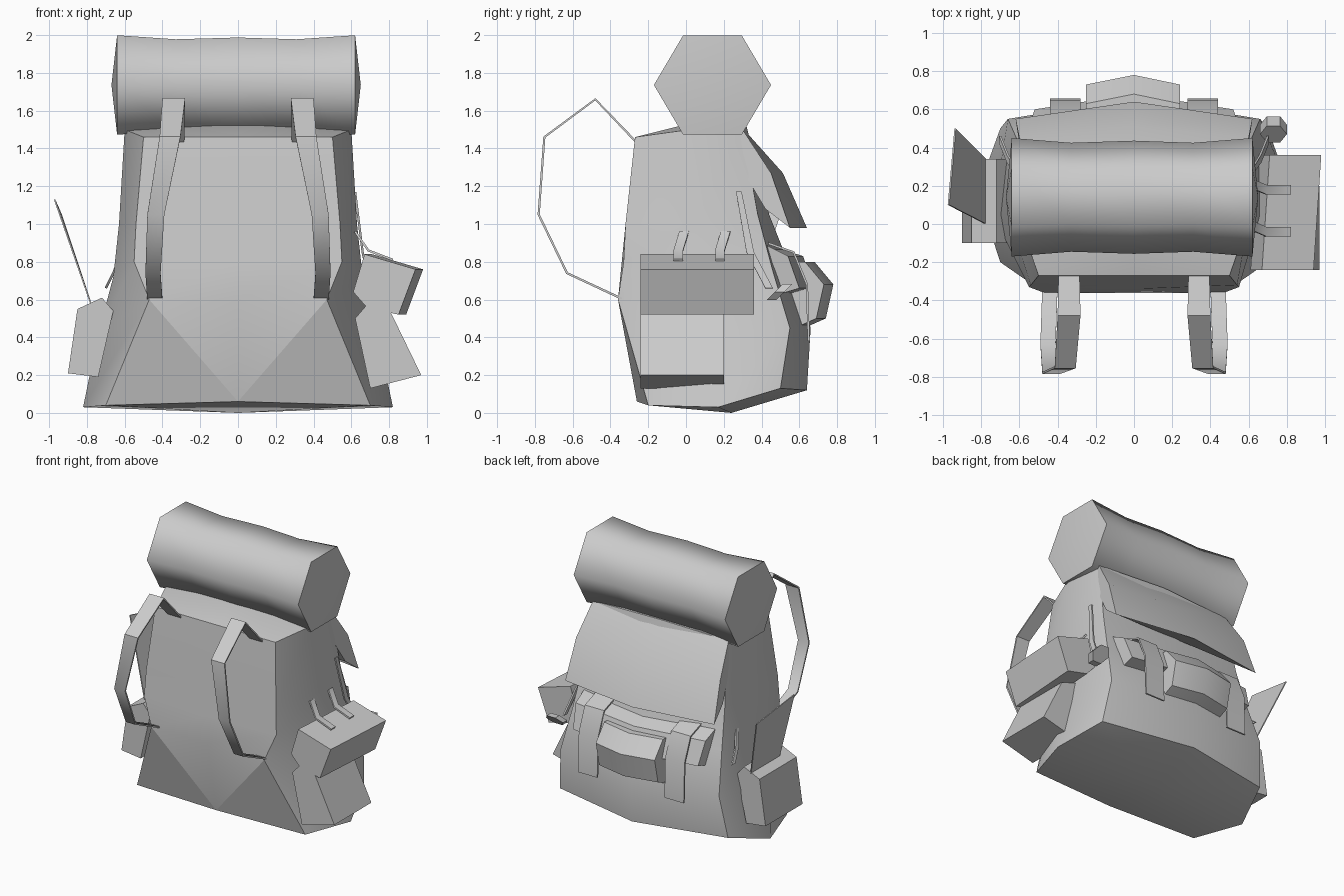
import bpy, bmesh, math
from mathutils import Vector

cube = bpy.data.objects.get("Cube")
if cube:
    bpy.data.objects.remove(cube, do_unlink=True)

grey = bpy.data.materials.new("canvas grey")
grey.use_nodes = True
grey.diffuse_color = (0.6, 0.6, 0.6, 1)
grey.node_tree.nodes["Principled BSDF"].inputs["Base Color"].default_value = grey.diffuse_color


def finish(name, bm, limit=35, keep=()):
    """Smooth shading, with edges steeper than the limit kept sharp."""
    bmesh.ops.recalc_face_normals(bm, faces=bm.faces)
    for f in bm.faces:
        f.smooth = True
    for e in bm.edges:
        e.smooth = e not in keep and e.calc_face_angle(0) < math.radians(limit)
    mesh = bpy.data.meshes.new(name)
    bm.to_mesh(mesh)
    bm.free()
    mesh.materials.append(grey)
    obj = bpy.data.objects.new(name, mesh)
    bpy.context.collection.objects.link(obj)
    return obj


def loft(name, sections, limit=35, bulge=0.0):
    """Skin closed sections; the caps may bulge outward along x."""
    bm = bmesh.new()
    rings = [[bm.verts.new(p) for p in s] for s in sections]
    for a, b in zip(rings, rings[1:]):
        for i in range(len(a)):
            j = (i + 1) % len(a)
            bm.faces.new((a[i], a[j], b[j], b[i]))
    for ring, sign in ((rings[0], -1), (rings[-1], 1)):
        cap = bm.faces.new(ring)
        if bulge:
            top = bmesh.ops.poke(bm, faces=[cap])["verts"][0]
            top.co.x += sign * bulge
    return finish(name, bm, limit)


def prism(name, profile, ends, shift=0.0, limit=30):
    """Extrude an xz profile between two y values, sliding x by shift."""
    return loft(name, [[(x + k * shift, y, z) for x, z in profile]
                       for k, y in enumerate(ends)], limit)


def ribbon(name, path, widths, axis=(1, 0, 0), thick=0.012, limit=40):
    """Thin band following a path, its width running along the axis."""
    pts, axis = [Vector(p) for p in path], Vector(axis)
    sections = []
    for i, p in enumerate(pts):
        tangent = pts[min(i + 1, len(pts) - 1)] - pts[max(i - 1, 0)]
        n = tangent.cross(axis).normalized() * thick / 2
        w = axis * widths[i] / 2
        sections.append([p - w - n, p + w - n, p + w + n, p - w + n])
    return loft(name, sections, limit)


# Main sack: half sections from front centre round to back centre
half = [
    [(0, -.26, .06), (.7, -.2, .04), (.82, .17, .03), (.7, .5, .13), (0, .64, .12)],
    [(0, -.36, .6), (.47, -.36, .6), (.74, .05, .42), (.66, .55, .45), (0, .66, .45)],
    [(0, -.34, .8), (.55, -.33, .8), (.66, .05, .72), (.62, .46, .75), (0, .56, .75)],
    [(0, -.32, 1), (.54, -.32, 1), (.63, .05, 1), (.59, .38, 1.05), (0, .44, 1.05)],
    [(0, -.27, 1.46), (.5, -.27, 1.46), (.6, .02, 1.5), (.56, .3, 1.5), (0, .32, 1.52)],
]
bm = bmesh.new()
rings = []
for h in half:
    full = h + [(-x, y, z) for x, y, z in h[-2:0:-1]]
    rings.append([bm.verts.new(p) for p in full])
n = len(rings[0])
for level, (a, b) in enumerate(zip(rings, rings[1:])):
    for i in range(n):
        j = (i + 1) % n
        if level == 0 and i in (0, n - 1):
            # the front panel ends in a point at the bottom
            c, d = (0, 1) if i == 0 else (0, n - 1)
            bm.faces.new((a[c], a[d], b[d]))
            bm.faces.new((a[c], b[d], b[c]))
        else:
            bm.faces.new((a[i], a[j], b[j], b[i]))
for ring, tip in ((rings[0], (0, .24, 0)), (rings[-1], (0, .05, 1.54))):
    v = bm.verts.new(tip)
    for i in range(n):
        bm.faces.new((ring[i], ring[(i + 1) % n], v))
creases = [e for e in bm.edges if rings[0][0] in e.verts
           and (rings[1][1] in e.verts or rings[1][-1] in e.verts)]
finish("sack", bm, 62, creases)

# Hexagonal bedroll on top, pinched by its ties
roll = []
for x, r in ((-.64, .31), (-.33, .285), (0, .296), (.31, .285), (.62, .31)):
    roll.append([(x, .14 + r * math.cos(k * math.pi / 3), 1.736 + r * .98 * math.sin(k * math.pi / 3))
                 for k in range(6)])
loft("bedroll", roll, 65, .03)

# Lid flap hanging over the back
lid = []
for s in (-1, 0, 1):
    out = .09 * (1 - abs(s))
    w = 1 - .06
    lid.append([(s * .56, .28, 1.53), (s * .6, .45 + out * .7, 1.27), (s * .62, .55 + out, .98),
                (s * .6, .42, 1.08), (s * .55, .2, 1.45)])
loft("lid", lid, 25)

# Wide pouch below the lid
pouch = []
for s in (-1, 0, 1):
    out = .08 * (1 - abs(s))
    pouch.append([(s * .55, .4, .9), (s * .54, .54 + out, .83), (s * .52, .6 + out, .66),
                  (s * .52, .4, .6)])
loft("back_pouch", pouch, 30)

# Small bundle tied to the back
bundle = []
for x, out in ((-.25, 0), (0, .05), (.24, 0)):
    bundle.append([(x, .52, .8), (x, .63 + out, .8), (x, .73 + out, .68),
                   (x, .69 + out, .5), (x, .6 + out, .46), (x, .55, .6)])
loft("back_bundle", bundle, 40)

for side, label in ((-1, "right"), (1, "left")):
    # Shoulder straps on the front
    xs = (.34, .34, .36, .435, .45, .44)
    yz = ((-.26, 1.43), (-.48, 1.66), (-.75, 1.46), (-.78, 1.05), (-.63, .74), (-.33, .6))
    ribbon(label + "_shoulder_strap", [(side * x, y, z) for x, (y, z) in zip(xs, yz)],
           (.11, .12, .11, .09, .08, .08))
    # Straps over the pouch
    ribbon(label + "_pouch_strap", [(side * .36, y, z) for y, z in
           ((.43, .9), (.57, .85), (.64, .68), (.65, .38))], [.16] * 4)

# Pockets and roll on the sides
prism("right_pocket", [(-.85, .55), (-.72, .61), (-.66, .54), (-.74, .19), (-.9, .21)], (-.1, .34))
prism("left_pocket", [(.62, .5), (.68, .57), (.81, .53), (.97, .2), (.7, .13)], (-.24, .2))
prism("side_roll", [(.61, .64), (.67, .84), (.94, .76), (.85, .52), (.68, .56)], (-.24, .36), .04)

# Loose sheet rising out of the right pocket
loft("map_sheet", [[(x + d, y, z) for x, y, z in
     ((-.78, .34, .57), (-.78, 0, .57), (-.975, .1, 1.13), (-.94, .5, 1.05))] for d in (0, .008)])

# Ties holding the side roll
for y in (-.04, .18):
    ribbon("roll_tie", [(.62, y + .03, .96), (.69, y, .86), (.82, y, .81)],
           [.05] * 3, (0, 1, 0))

# Spoons hanging at the sides
for side in (-1, 1):
    top = 1.17 if side > 0 else .85
    ribbon("spoon_handle", [(side * .62, .28, top), (side * .66, .34, .85 if side > 0 else .74),
           (side * .7, .44, .66)], [.03, .04, .04], (0, 1, 0))
bowl = [[(.73 + .07 * math.cos(k * math.pi / 3), .47 + d + .05 * math.sin(k * math.pi / 3),
          .64 + .05 * math.sin(k * math.pi / 3)) for k in range(6)] for d in (0, .05)]
loft("spoon_bowl", bowl, 40)
